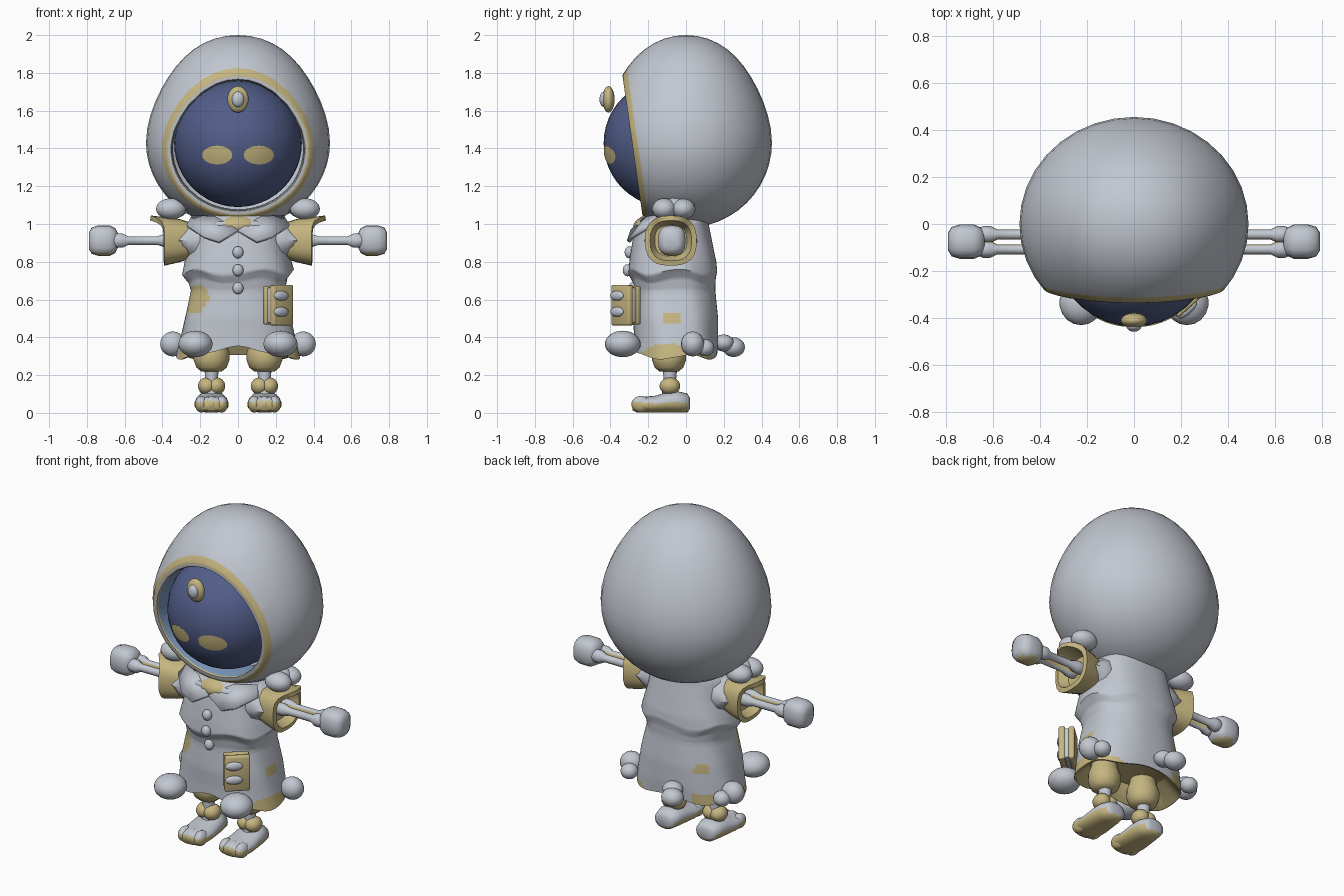
import bpy, bmesh, math
from mathutils import Vector

cube = bpy.data.objects.get("Cube")
if cube:
    bpy.data.objects.remove(cube, do_unlink=True)


def material(name, rgb):
    m = bpy.data.materials.new(name)
    m.use_nodes = True
    m.diffuse_color = (*rgb, 1)
    m.node_tree.nodes["Principled BSDF"].inputs["Base Color"].default_value = (*rgb, 1)
    return m


grey = material("pale grey", (0.54, 0.57, 0.63))
tan = material("tan", (0.56, 0.465, 0.215))
navy = material("navy", (0.085, 0.11, 0.25))
blue = material("steel blue", (0.2, 0.31, 0.5))


def finish(name, bm, mats, rule=None, angle=45):
    """Turn a bmesh into a smooth object, colouring faces by rule(centre, normal)."""
    bmesh.ops.recalc_face_normals(bm, faces=bm.faces)
    if rule:
        for f in bm.faces:
            f.material_index = int(rule(f.calc_center_median(), f.normal))
    me = bpy.data.meshes.new(name)
    bm.to_mesh(me)
    bm.free()
    for m in mats:
        me.materials.append(m)
    for p in me.polygons:
        p.use_smooth = True
    me.set_sharp_from_angle(angle=math.radians(angle))
    ob = bpy.data.objects.new(name, me)
    bpy.context.collection.objects.link(ob)
    return ob


def ball(name, c, r, *mats, rule=None, seg=18):
    bm = bmesh.new()
    bmesh.ops.create_uvsphere(bm, u_segments=seg, v_segments=seg * 2 // 3, radius=1)
    for v in bm.verts:
        v.co = Vector(c) + v.co * Vector(r)
    return finish(name, bm, mats, rule)


def box(name, c, size, mat, bevel=0.01):
    bm = bmesh.new()
    bmesh.ops.create_cube(bm, size=1)
    for v in bm.verts:
        v.co = Vector(c) + v.co * Vector(size)
    bmesh.ops.bevel(bm, geom=bm.edges[:], offset=bevel, segments=2, affect='EDGES', profile=0.5)
    return finish(name, bm, [mat])


def ring(c, a, b, axis="Z", n=16, power=2):
    """Superellipse around a centre, facing along an axis."""
    out = []
    for i in range(n):
        t = 2 * math.pi * i / n
        u, w = [k * math.copysign(abs(q) ** (2 / power), q)
                for k, q in ((a, math.cos(t)), (b, math.sin(t)))]
        out.append(Vector(c) + Vector({"X": (0, u, w), "Y": (u, 0, w), "Z": (u, w, 0)}[axis]))
    return out


def loft(name, rings, mats, rule=None, angle=45):
    bm = bmesh.new()
    rows = [[bm.verts.new(p) for p in r] for r in rings]
    n = len(rows[0])
    for a, b in zip(rows, rows[1:]):
        for i in range(n):
            bm.faces.new((a[i], a[(i + 1) % n], b[(i + 1) % n], b[i]))
    bm.faces.new(rows[0])
    bm.faces.new(rows[-1])
    return finish(name, bm, mats, rule, angle)


# Hood: egg shell cut by a leaning plane, with piped rim and inner wall
bm = bmesh.new()
bmesh.ops.create_uvsphere(bm, u_segments=36, v_segments=24, radius=1)
for v in bm.verts:
    t = max(v.co.z, 0)
    k = 1 - 0.3 * t * t * (1 - t)
    v.co = Vector((v.co.x * 0.487 * k, v.co.y * 0.455 * k,
                   1.43 + v.co.z * (0.57 if v.co.z > 0 else 0.45)))
opening = Vector((0, -0.28, 1.42))
ahead = Vector((0, -0.77, -0.11)).normalized()
for shift, clear in ((0.025, False), (0, True)):
    bmesh.ops.bisect_plane(bm, geom=bm.verts[:] + bm.edges[:] + bm.faces[:],
                           plane_co=opening - ahead * shift, plane_no=ahead, clear_outer=clear)
for f in bm.faces:
    f.material_index = int((f.calc_center_median() - opening).dot(ahead) > -0.025)
for scale, back, index in ((0.97, -0.004, 1), (0.955, 0.0, 0), (0.985, 0.008, 1), (0.985, 0.16, 2)):
    edges = [e for e in bm.edges if e.is_boundary]
    for g in bmesh.ops.extrude_edge_only(bm, edges=edges)["geom"]:
        if isinstance(g, bmesh.types.BMVert):
            g.co = opening + (g.co - opening) * scale + Vector((0, back, 0))
        elif isinstance(g, bmesh.types.BMFace):
            g.material_index = index
finish("hood", bm, [grey, tan, blue])

# Face with painted eyes
face_c, face_r = Vector((0, -0.098, 1.428)), 0.338
ball("face", face_c, (face_r,) * 3, navy, seg=36)
for side, s in (("left", 1), ("right", -1)):
    bm = bmesh.new()
    bmesh.ops.create_circle(bm, cap_ends=True, cap_tris=True, segments=20, radius=1)
    bmesh.ops.subdivide_edges(bm, edges=bm.edges[:], cuts=2, use_grid_fill=True)
    for v in bm.verts:
        x, z = s * 0.11 + v.co.x * 0.08, 1.365 + v.co.y * 0.05
        y = face_c.y - math.sqrt(face_r ** 2 - x * x - (z - face_c.z) ** 2) - 0.004
        v.co = (x, y, z)
    finish(side + "_eye", bm, [tan])

# Forehead badge
ball("badge_rim", (0, -0.41, 1.66), (0.057, 0.032, 0.07), tan)
ball("badge_gem", (0, -0.432, 1.66), (0.033, 0.026, 0.042), grey)

# Coat: z, half width, front y, back y
sections = [(0.295, 0.325, -0.275, 0.165), (0.37, 0.31, -0.275, 0.17), (0.5, 0.285, -0.28, 0.17),
            (0.65, 0.25, -0.27, 0.155), (0.70, 0.26, -0.28, 0.157), (0.745, 0.293, -0.305, 0.165),
            (0.8, 0.28, -0.3, 0.16), (0.9, 0.255, -0.285, 0.14), (1.0, 0.24, -0.265, 0.12),
            (1.05, 0.2, -0.22, 0.125)]
dense = []
for a, b in zip(sections, sections[1:]):
    dense += [[p + (q - p) * k / 5 for p, q in zip(a, b)] for k in range(5)]
dense.append(sections[-1])


def coat_ring(z, w, front, back, shrink=1.0):
    pts = ring((0, (front + back) / 2, z), w * shrink, (back - front) / 2 * shrink, n=80, power=2.4)
    low = max(0, (0.5 - z) / 0.2)
    cape = math.exp(-((z - 0.73) / 0.06) ** 2)
    for i, p in enumerate(pts):
        t = 2 * math.pi * i / 80
        p.x *= 1 + 0.015 * math.sin(6 * t + z * 9)
        if p.y < -0.05:
            p.z += 0.07 * low * math.exp(-(p.x / 0.13) ** 2)
        p.z += 0.012 * low * math.sin(5 * t) + 0.016 * cape * math.sin(5 * t + 1)
    return pts


def coat_colour(c, n):
    lining = n.z < -0.3 and c.z < 0.42
    tear = n.y < -0.25 and -0.275 < c.x and abs(c.z - 0.605) < min(0.065, (-0.145 - c.x) * 1.6)
    side_patch = c.x > 0.2 and abs(c.y + 0.08) < 0.05 and abs(c.z - 0.51) < 0.033
    back_patch = c.y > 0.08 and abs(c.x + 0.19) < 0.035 and abs(c.z - 0.51) < 0.033
    side_hem = c.x > 0.2 and c.z < max(0.375 - 3 * (c.y + 0.1) ** 2, 0.32 if c.y > 0.04 else 0)
    back_hem = c.y > 0.06 and c.z < 0.35 and abs(c.x + 0.2) < 0.06
    corner = c.y < -0.1 and c.z < 0.33 and abs(c.x) > 0.25
    return lining or tear or side_patch or back_patch or side_hem or back_hem or corner


hem = sections[0]
inner = [coat_ring(hem[0] + 0.09, *hem[1:], shrink=0.7), coat_ring(*hem, shrink=0.96)]
loft("coat", inner + [coat_ring(*d) for d in dense], [grey, tan], coat_colour, 50)
ball("neck", (0, -0.11, 0.985), (0.17, 0.17, 0.08), tan)

# Coat buttons
for i, (y, z) in enumerate(((-0.3, 0.85), (-0.31, 0.755), (-0.28, 0.66))):
    ball(f"button_{i + 1}", (0, y, z), (0.029, 0.025, 0.032), grey)

# Belt pouch turned outwards on the left hip
pouch = [box("pouch_back", (0, 0.028, 0), (0.145, 0.034, 0.205), tan),
         box("pouch_core", (0, 0, 0), (0.134, 0.04, 0.19), grey),
         box("pouch_front", (0, -0.026, 0), (0.145, 0.036, 0.215), tan)]
pouch += [ball(f"pouch_clasp_{i + 1}", (-0.02, -0.046, z), (0.05, 0.018, 0.026), grey)
          for i, z in enumerate((0.05, -0.035))]
for ob in pouch:
    ob.location = (0.213, -0.318, 0.57)
    ob.rotation_euler.z = math.radians(42)

# Back hem tuft
ball("back_tuft", (-0.085, 0.252, 0.348), (0.066, 0.06, 0.052), grey)
ball("back_tuft_small", (-0.05, 0.2, 0.37), (0.06, 0.055, 0.045), grey)

for side, s in (("left_", 1), ("right_", -1)):
    # Collar flap
    bm = bmesh.new()
    outline = ((0, -0.285, 0.965), (0.1, -0.305, 0.905), (0.18, -0.285, 0.93), (0.27, -0.19, 0.99),
               (0.24, -0.15, 1.04), (0.12, -0.21, 1.035))
    f = bm.faces.new([bm.verts.new((s * x, y, z)) for x, y, z in outline])
    bmesh.ops.triangulate(bm, faces=[f])
    flap = finish(side + "collar", bm, [grey])
    solid = flap.modifiers.new("thickness", 'SOLIDIFY')
    solid.thickness = 0.02
    solid.offset = 0

    # Sleeve pointing over a flared cuff with a raised upper lip
    axis_y, axis_z = -0.08, 0.912
    loft(side + "sleeve", [ring((s * x, axis_y, axis_z), a, b, "X", 12) for x, a, b in
         ((0.15, 0.13, 0.13), (0.21, 0.14, 0.125), (0.26, 0.136, 0.095), (0.312, 0.122, 0.03))], [grey])
    cuff = []
    for x, r in ((0.24, 0.095), (0.31, 0.118), (0.39, 0.137), (0.395, 0.11), (0.34, 0.085)):
        pts = ring((x, axis_y, axis_z), r, r * 0.97, "X", 24, 2.6)
        for p in pts:
            p.x = s * (p.x + (0.085 * max(0, (p.z - axis_z) / r) ** 6 if x > 0.35 else 0))
        cuff.append(pts)
    loft(side + "cuff", cuff, [tan])

    # Two-bone forearm and hand
    for k, y in (("front", -0.108), ("rear", -0.045)):
        loft(side + "arm_bone_" + k, [ring((s * x, y, 0.912), r, r * 1.1, "X", 10) for x, r in
             ((0.33, 0.025), (0.36, 0.034), (0.39, 0.033), (0.43, 0.021), (0.58, 0.021),
              (0.61, 0.036), (0.64, 0.036), (0.67, 0.025))], [grey, tan],
             lambda c, n, y=y: (n.y * (y + 0.0765)) < 0 and abs(n.y) > 0.8)
    loft(side + "hand", [ring((s * x, -0.075, 0.912), r * 0.95, r * 1.05, "X", 16, 2.7) for x, r in
         ((0.635, 0.035), (0.65, 0.063), (0.68, 0.077), (0.74, 0.077), (0.775, 0.066), (0.79, 0.04))],
         [grey, tan], lambda c, n: n.z < -0.8, 60)

    # Fur tufts on shoulder and hem
    for part, c, r in (("shoulder_tuft_front", (0.355, -0.115, 1.08), (0.08, 0.065, 0.056)),
                       ("shoulder_tuft_rear", (0.35, -0.015, 1.08), (0.08, 0.065, 0.054)),
                       ("shoulder_tuft_inner", (0.32, -0.06, 1.095), (0.075, 0.07, 0.05)),
                       ("hem_tuft_front", (0.225, -0.335, 0.365), (0.092, 0.095, 0.07)),
                       ("hem_tuft_side", (0.345, 0.035, 0.365), (0.068, 0.062, 0.066)),
                       ("hem_tuft_side_small", (0.315, 0.1, 0.345), (0.05, 0.05, 0.045))):
        ball(side + part, (s * c[0], *c[1:]), r, grey)

    # Leg: trouser cuff, shin and ankle knobs
    lx = s * 0.14
    loft(side + "trouser", [ring((lx, -0.09, z), r, r * 0.95) for z, r in
         ((0.22, 0.055), (0.24, 0.08), (0.28, 0.095), (0.32, 0.094), (0.36, 0.08), (0.43, 0.065))], [tan])
    loft(side + "shin", [ring((lx, -0.085, z), r, r) for z, r in
         ((0.08, 0.045), (0.14, 0.038), (0.18, 0.033), (0.25, 0.04))], [grey])
    for k, dx in (("outer", 0.025), ("inner", -0.025)):
        ball(side + "ankle_" + k, (lx + s * dx, -0.085, 0.142), (0.049, 0.055, 0.046), tan, seg=14)

    # Foot with tan sole and three toes
    loft(side + "foot", [ring((lx, y, z), w, h, "Y", 36, 2.3) for y, w, z, h in
         ((0.02, 0.04, 0.05, 0.03), (0.008, 0.065, 0.053, 0.05), (-0.05, 0.08, 0.058, 0.057),
          (-0.1, 0.086, 0.055, 0.054), (-0.17, 0.091, 0.045, 0.044), (-0.22, 0.09, 0.044, 0.043),
          (-0.26, 0.083, 0.042, 0.039), (-0.283, 0.06, 0.04, 0.027))],
         [grey, tan], lambda c, n: c.z < (0.052 if c.y < -0.01 else 0.022) or n.y < -0.6, 60)
    for i in (-1, 0, 1):
        ball(f"{side}toe_{i + 2}", (lx + i * 0.054, -0.238, 0.046), (0.034, 0.051, 0.044),
             grey, tan, rule=lambda c, n: c.z < 0.06, seg=18)
